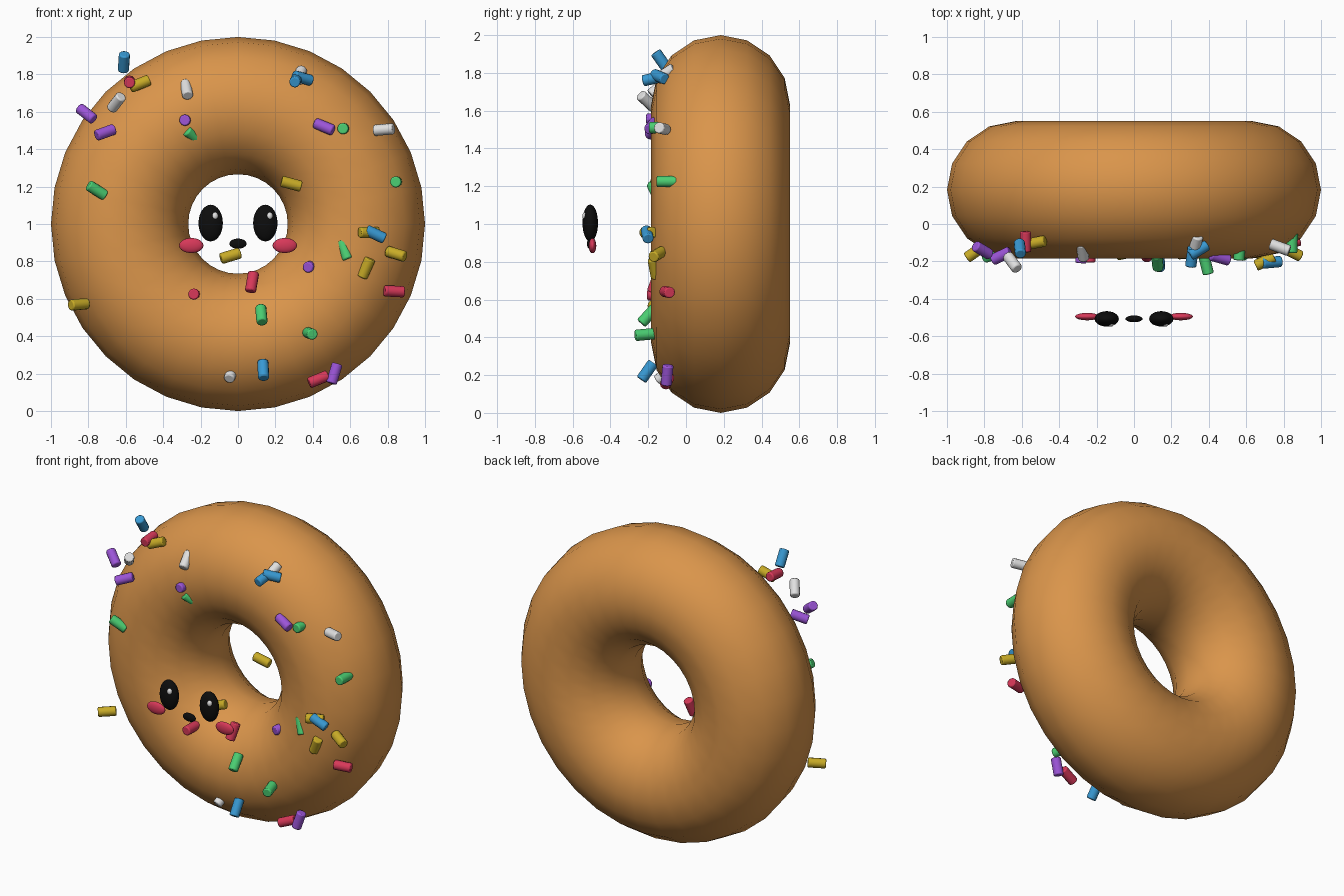
import bpy
import math
from mathutils import Vector

cube = bpy.data.objects.get("Cube")
if cube:
    bpy.data.objects.remove(cube, do_unlink=True)


def make_material(name, red, green, blue):
    mat = bpy.data.materials.new(name)
    mat.use_nodes = True
    colour = (red, green, blue, 1)
    mat.diffuse_color = colour
    mat.node_tree.nodes["Principled BSDF"].inputs["Base Color"].default_value = colour
    return mat


materials = {
    "dough": make_material("baked dough brown", .70, .30, .07),
    "black": make_material("face black", .004, .004, .004),
    "white": make_material("sugar white", .75, .75, .75),
    "red": make_material("berry red", .68, .04, .10),
    "blue": make_material("sky blue", .04, .32, .65),
    "purple": make_material("violet purple", .33, .09, .68),
    "green": make_material("mint green", .07, .62, .17),
    "yellow": make_material("mustard yellow", .58, .41, .02),
}


def finish(name, colour):
    """Name, colour and smooth the newest object."""
    obj = bpy.context.object
    obj.name = name
    obj.data.materials.clear()
    obj.data.materials.append(materials[colour])
    return obj


def ellipsoid(name, colour, location, radii):
    bpy.ops.mesh.primitive_uv_sphere_add(segments=24, ring_count=16, radius=1, location=location)
    obj = finish(name, colour)
    obj.scale = radii
    bpy.ops.object.transform_apply(location=False, rotation=False, scale=True)
    bpy.ops.object.shade_smooth()
    return obj


def sprinkles(colour, placements):
    """Each placement: x, y, z, turn in the front plane, tilt towards the back."""
    for number, (x, y, z, turn, tilt) in enumerate(placements, start=1):
        turn, tilt = math.radians(turn), math.radians(tilt)
        axis = Vector((math.cos(turn) * math.cos(tilt),
                       math.sin(tilt),
                       math.sin(turn) * math.cos(tilt)))
        bpy.ops.mesh.primitive_cylinder_add(
            vertices=12, radius=.03, depth=.11, location=(x, y, z),
            rotation=axis.to_track_quat("Z", "Y").to_euler())
        obj = finish(f"{colour}_sprinkle_{number}", colour)
        bevel = obj.modifiers.new("soft rim", "BEVEL")
        bevel.width = .007
        bevel.segments = 2
        bevel.limit_method = "ANGLE"
        bevel.angle_limit = math.radians(50)
        bpy.ops.object.shade_smooth_by_angle(angle=math.radians(40))


# Ring body
bpy.ops.mesh.primitive_torus_add(
    major_segments=32, minor_segments=16, major_radius=.633, minor_radius=.367,
    location=(0, .183, 1), rotation=(math.pi / 2, 0, 0))
finish("dough_ring", "dough")
bpy.ops.object.shade_smooth()

# Face floating in front of the hole
for side, sign in (("right", -1), ("left", 1)):
    ellipsoid(f"{side}_eye", "black", (sign * .146, -.507, 1.005), (.065, .041, .098))
    ellipsoid(f"{side}_eye_glint", "white", (sign * .146 + .022, -.531, 1.042), (.018, .018, .022))
    ellipsoid(f"{side}_cheek", "red", (sign * .25, -.495, .885), (.065, .02, .04))
ellipsoid("mouth", "black", (0, -.507, .895), (.046, .018, .027))

# Sprinkles scattered over the front
sprinkles("red", [
    (-.58, -.095, 1.76, 90, 85),
    (.075, -.16, .69, 80, 20),
    (-.235, -.15, .625, 0, 88),
    (.43, -.10, .17, 22, 10),
    (.835, -.10, .64, -3, 15),
])
sprinkles("blue", [
    (-.61, -.13, 1.865, 86, -35),
    (.31, -.175, 1.77, 60, 75),
    (.345, -.14, 1.78, -15, 30),
    (.135, -.205, .22, 93, 35),
    (.735, -.205, .945, -25, 5),
])
sprinkles("purple", [
    (-.81, -.14, 1.59, 142, 25),
    (-.71, -.17, 1.49, 20, 25),
    (-.28, -.155, 1.555, 0, 85),
    (.46, -.18, 1.52, -22, -15),
    (.39, -.10, .775, 20, 70),
    (.515, -.10, .20, 73, 5),
])
sprinkles("green", [
    (-.755, -.165, 1.18, -32, 15),
    (-.24, -.14, 1.47, -40, 30),
    (.565, -.14, 1.51, 0, 85),
    (.845, -.10, 1.225, 0, 88),
    (.57, -.155, .86, 110, 15),
    (.125, -.20, .515, 95, 42),
    (.385, -.215, .415, 160, 75),
])
sprinkles("yellow", [
    (-.525, -.10, 1.75, 22, 10),
    (-.85, -.15, .57, 5, 35),
    (.285, -.155, 1.215, -15, 5),
    (-.04, -.155, .83, 17, 10),
    (.70, -.20, .955, 0, 25),
    (.685, -.165, .765, 66, -10),
    (.845, -.15, .84, -17, -25),
])
sprinkles("white", [
    (-.65, -.205, 1.65, 52, -40),
    (-.275, -.145, 1.72, 100, 50),
    (.33, -.11, 1.795, 70, 55),
    (.78, -.125, 1.505, 5, -20),
    (-.035, -.11, .205, 70, 50),
])
